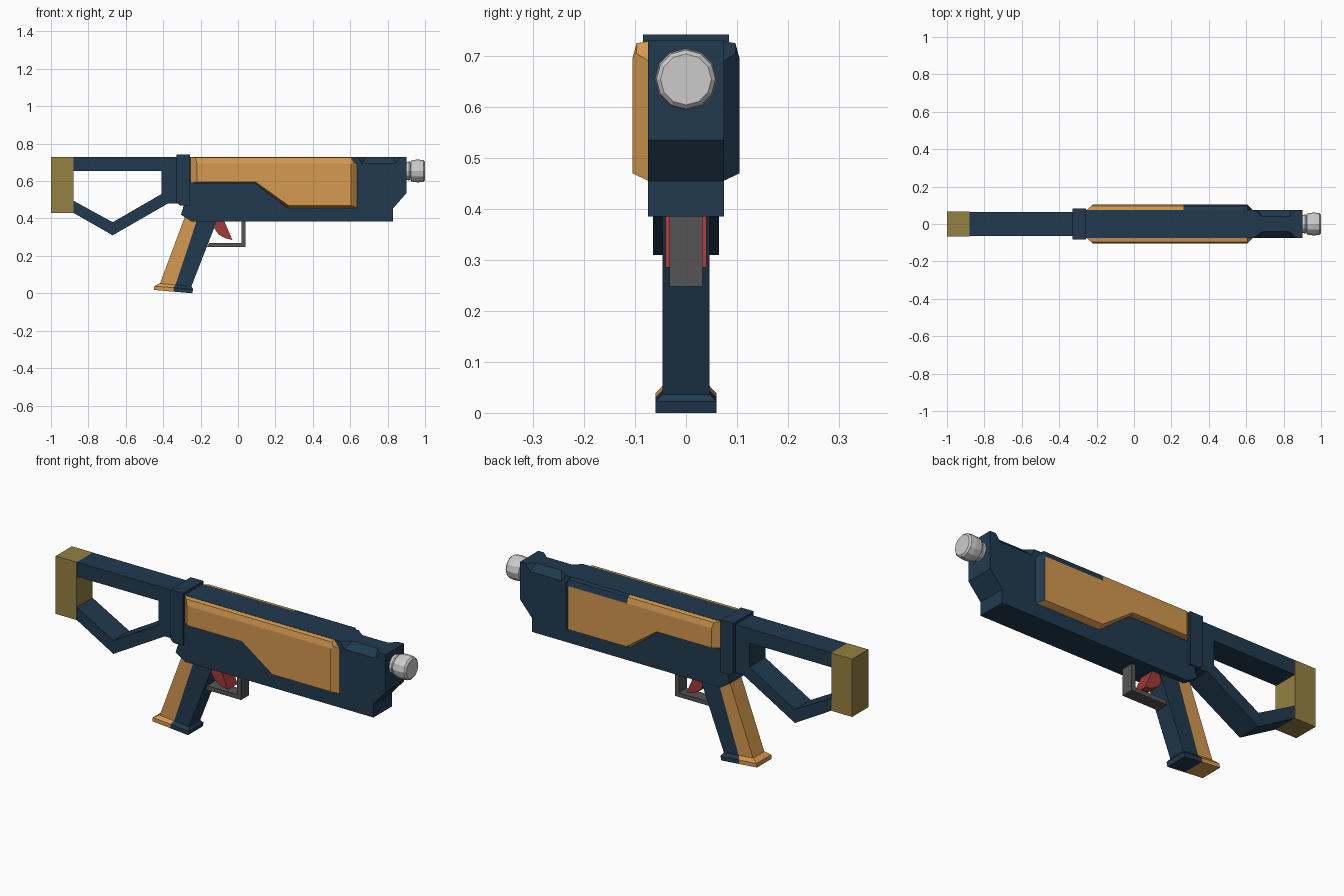
import bpy, bmesh, math
from mathutils import Vector

if "Cube" in bpy.data.objects:
    bpy.data.objects.remove(bpy.data.objects["Cube"])


def material(name, r, g, b):
    m = bpy.data.materials.new(name)
    m.diffuse_color = (r, g, b, 1)
    m.use_nodes = True
    m.node_tree.nodes["Principled BSDF"].inputs["Base Color"].default_value = m.diffuse_color
    return m


BLUE = material("navy", 0.015, 0.042, 0.078)
ORANGE = material("orange", 0.66, 0.32, 0.08)
OLIVE = material("olive", 0.30, 0.22, 0.055)
RED = material("red", 0.36, 0.04, 0.04)
DARK = material("dark_grey", 0.09, 0.09, 0.09)


def finish(name, bm, *mats):
    bmesh.ops.recalc_face_normals(bm, faces=bm.faces[:])
    me = bpy.data.meshes.new(name)
    bm.to_mesh(me)
    bm.free()
    for m in mats:
        me.materials.append(m)
    ob = bpy.data.objects.new(name, me)
    bpy.context.collection.objects.link(ob)
    return ob


def loft(rings):
    """Skin equal-length rings of points and cap both ends."""
    bm = bmesh.new()
    vs = [[bm.verts.new(p) for p in ring] for ring in rings]
    n = len(vs[0])
    for a, b in zip(vs, vs[1:]):
        for i in range(n):
            j = (i + 1) % n
            bm.faces.new((a[i], a[j], b[j], b[i]))
    bm.faces.new(vs[0])
    bm.faces.new(vs[-1])
    bmesh.ops.recalc_face_normals(bm, faces=bm.faces[:])
    return bm


def prism(name, pts, half, mat):
    """Side profile (x, z) extruded symmetrically across y."""
    return finish(name, loft([[(x, y, z) for x, z in pts] for y in (-half, half)]), mat)


# Shoulder stock: butt pad, open frame and collar
prism("butt_pad", [(-1, .43), (-.88, .43), (-.88, .73), (-1, .73)], .066, OLIVE)
prism("stock_frame", [(-.88, .73), (-.30, .73), (-.30, .48), (-.375, .48), (-.67, .31),
                      (-.88, .43), (-.88, .495), (-.67, .38), (-.41, .53),
                      (-.41, .655), (-.88, .655)], .065, BLUE)
prism("collar", [(-.33, .742), (-.257, .742), (-.257, .47), (-.31, .47),
                 (-.33, .485)], .084, BLUE)

# Main body, with sloped notches cut from its front top edges
body = prism("body", [(-.30, .73), (.90, .73), (.90, .535), (.83, .455), (.83, .385),
                      (-.25, .385), (-.305, .42), (-.29, .47)], .075, BLUE)
for s, side in ((-1, "right"), (1, "left")):
    bm = bmesh.new()
    for x, y, z in [(.622, .085, .74), (.885, .085, .74),
                    (.655, .085, .685), (.845, .085, .685),
                    (.692, .03, .74), (.828, .03, .74),
                    (.67, .085, .74), (.84, .085, .74)]:
        bm.verts.new((x, s * y, z))
    hull = bmesh.ops.convex_hull(bm, input=bm.verts[:])
    bmesh.ops.delete(bm, geom=[v for v in bm.verts if not v.link_faces], context='VERTS')
    cutter = finish("notch_cutter_" + side, bm, BLUE)
    cutter.hide_render = True
    cutter.hide_viewport = True
    mod = body.modifiers.new("notch_" + side, 'BOOLEAN')
    mod.operation = 'DIFFERENCE'
    mod.solver = 'EXACT'
    mod.object = cutter
# bake the cuts, then drop the cutters
dg = bpy.context.evaluated_depsgraph_get()
cut_mesh = bpy.data.meshes.new_from_object(body.evaluated_get(dg))
body.modifiers.clear()
body.data = cut_mesh
for ob in [o for o in bpy.data.objects if o.name.startswith("notch_cutter")]:
    bpy.data.objects.remove(ob)

# Raised side panels: base outline, shoulder ridge, flat outer face
base = [(-.255, .729), (.607, .729), (.638, .69), (.638, .455), (.265, .455), (.09, .59), (-.255, .59)]
ridge = [(-.228, .725), (.606, .725), (.614, .705), (.614, .466), (.268, .466), (.094, .592), (-.228, .592)]
outer = [(-.22, .695), (.60, .695), (.605, .69), (.605, .47), (.27, .47), (.095, .594), (-.22, .594)]
for s, side in ((-1, "right"), (1, "left")):
    bm = loft([[(x, s * y, z) for x, z in ring]
               for y, ring in ((.073, base), (.097, ridge), (.105, outer))])
    if s > 0:
        # the far panel has a navy front bevel and front half of its top bevel
        bmesh.ops.bisect_plane(bm, geom=bm.verts[:] + bm.edges[:] + bm.faces[:],
                               plane_co=(.265, 0, 0), plane_no=(1, 0, 0))
        bm.normal_update()
        for f in bm.faces:
            if f.calc_center_median().x > .265 and (f.normal.z > .15 or f.normal.x > .4):
                f.material_index = 1
    finish("side_panel_" + side, bm, ORANGE, BLUE)

# Grip: orange rear half, navy front half, each with a flared foot
prism("grip_rear", [(-.28, .42), (-.21, .42), (-.335, .043), (-.418, .05)], .046, ORANGE)
prism("grip_front", [(-.21, .42), (-.10, .42), (-.25, .035), (-.335, .043)], .046, BLUE)


def foot(name, rows, mat):
    finish(name, loft([[(x0, -h, z0), (x1, -h, z1), (x1, h, z1), (x0, h, z0)]
                       for x0, z0, x1, z1, h in rows]), mat)


foot("grip_foot_rear", [(-.42, .053, -.335, .045, .046), (-.447, .038, -.345, .03, .06),
                        (-.45, .018, -.345, .009, .06)], ORANGE)
foot("grip_foot_front", [(-.335, .045, -.25, .037, .046), (-.345, .03, -.24, .022, .06),
                         (-.345, .009, -.245, 0, .06)], BLUE)

# Trigger and its guard
prism("trigger", [(-.135, .39), (-.075, .39), (-.03, .285), (-.07, .295), (-.105, .315),
                  (-.125, .345)], .04, RED)
prism("trigger_guard", [(-.165, .248), (.04, .248), (.04, .39), (.018, .39), (.018, .27),
                        (-.155, .27)], .032, DARK)

# Twelve-sided muzzle
profile = [(.89, .048), (.915, .05), (.922, .045), (.924, .054), (.935, .059),
           (.965, .061), (.992, .058), (1.0, .05)]
finish("muzzle", loft([[(x, r * math.sin(a), .654 + r * math.cos(a))
                        for a in (math.tau * i / 12 for i in range(12))]
                       for x, r in profile]))
